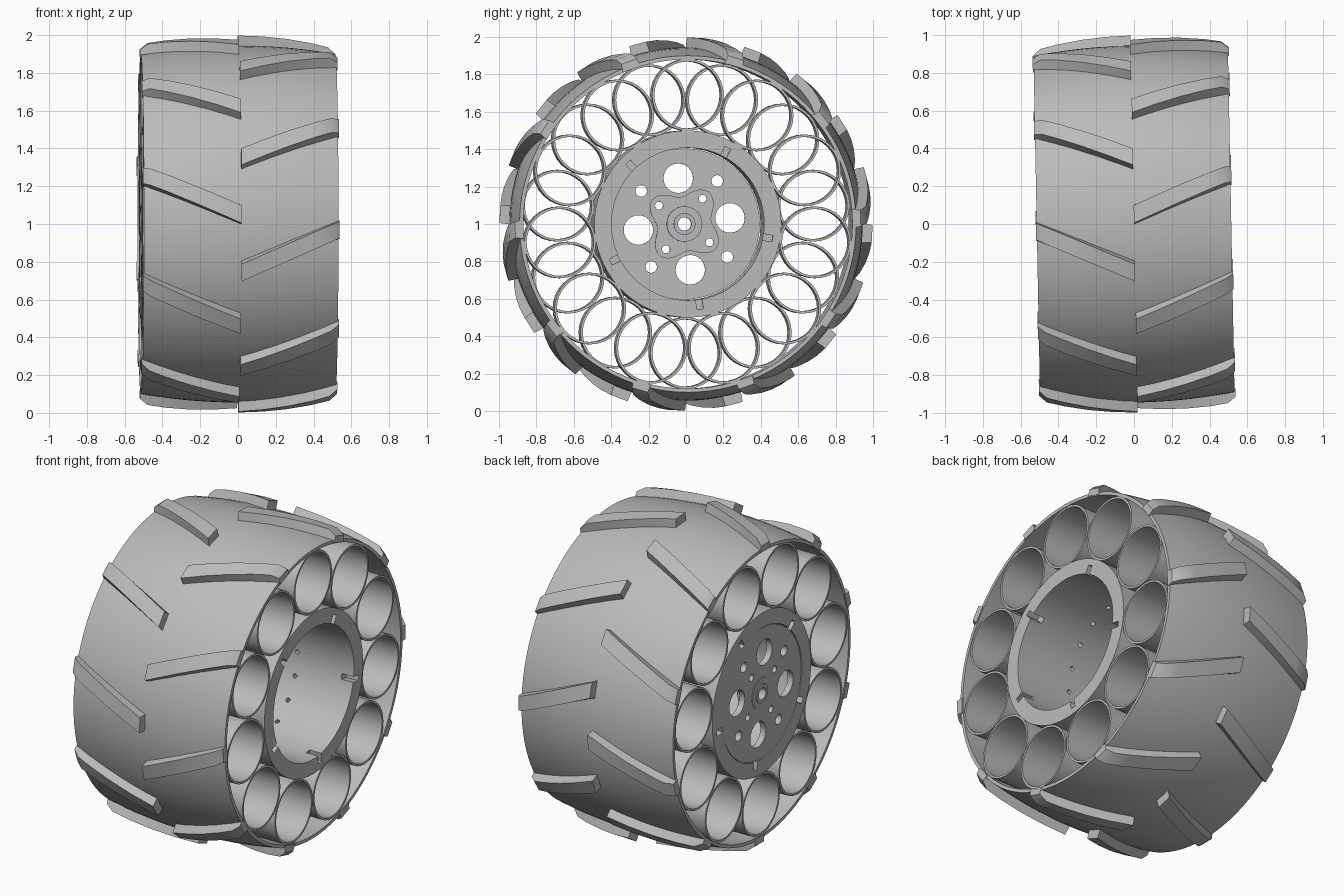
import bpy, bmesh, math
from mathutils import Matrix, Vector

if "Cube" in bpy.data.objects:
    bpy.data.objects.remove(bpy.data.objects["Cube"], do_unlink=True)

grey = bpy.data.materials.new("plain_grey")
grey.use_nodes = True
grey.diffuse_color = (0.5, 0.5, 0.5, 1)
grey.node_tree.nodes["Principled BSDF"].inputs["Base Color"].default_value = (0.5, 0.5, 0.5, 1)

TAU = math.tau
PLACE = Matrix.Translation((0, 0, 1)) @ Matrix.Rotation(math.radians(1.1), 4, "Z")
HALF = 0.515          # half the wheel width
LUGS, TUBES, SLOTS = 10, 11, 5


def polar(x, r, deg):
    """Point on the wheel: the axle is x, angle runs from up towards +y."""
    a = math.radians(deg)
    return Vector((x, r * math.sin(a), r * math.cos(a)))


def finish(bm, name, smooth=True):
    bmesh.ops.recalc_face_normals(bm, faces=bm.faces)
    mesh = bpy.data.meshes.new(name)
    bm.to_mesh(mesh)
    bm.free()
    mesh.materials.append(grey)
    obj = bpy.data.objects.new(name, mesh)
    bpy.context.collection.objects.link(obj)
    obj.matrix_world = PLACE
    if smooth:
        shade(obj)
    return obj


def shade(obj):
    bpy.ops.object.select_all(action="DESELECT")
    obj.select_set(True)
    bpy.context.view_layer.objects.active = obj
    bpy.ops.object.shade_smooth_by_angle(angle=math.radians(30))


def lathe(bm, profile, segments, centre=Vector()):
    """Spin a closed (x, radius) profile about the axle direction."""
    rings = [[bm.verts.new(centre + polar(x, r, 360 * i / segments)) for x, r in profile]
             for i in range(segments)]
    n = len(profile)
    for i in range(segments):
        a, b = rings[i], rings[(i + 1) % segments]
        for j in range(n):
            k = (j + 1) % n
            bm.faces.new((a[j], a[k], b[k], b[j]))


def band(x0, x1, r0, r1):
    return [(x0, r0), (x1, r0), (x1, r1), (x0, r1)]


def rod(bm, point, radius, length, radial=None):
    """Round cutter along the axle, or pointing outward at a given angle."""
    turn = Matrix.Rotation(math.pi / 2, 4, "Y") if radial is None else \
        Matrix.Rotation(math.radians(-radial), 4, "X")
    bmesh.ops.create_cone(bm, cap_ends=True, segments=24, radius1=radius, radius2=radius,
                          depth=length, matrix=Matrix.Translation(point) @ turn)


def cut(obj, bm):
    cutter = finish(bm, "cutter", False)
    cutter.hide_render = True
    mod = obj.modifiers.new("cut", "BOOLEAN")
    mod.operation, mod.solver, mod.object = "DIFFERENCE", "EXACT", cutter
    bpy.context.view_layer.update()
    result = bpy.data.meshes.new_from_object(
        obj.evaluated_get(bpy.context.evaluated_depsgraph_get()))
    obj.modifiers.clear()
    obj.data = result
    bpy.data.objects.remove(cutter, do_unlink=True)
    shade(obj)


def crown(x):
    return 0.9 + 0.045 * (1 - (x / HALF) ** 2)


# Tyre band with a crowned outside
bm = bmesh.new()
steps = [HALF * (i / 6 - 1) for i in range(13)]
lathe(bm, [(x, crown(x)) for x in steps] + [(HALF, 0.88), (-HALF, 0.88)], 96)
finish(bm, "tyre_band")

# Slanted tread lugs, the two halves staggered
for side, name, start in ((1, "left_lugs", 33), (-1, "right_lugs", 15)):
    bm = bmesh.new()
    for k in range(LUGS):
        sections = []
        for t, top in ((0, 0.998), (0.25, 0.995), (0.5, 0.987), (0.75, 0.973),
                       (0.93, 0.958), (1.01, 0.925)):
            x = side * t * HALF
            mid = -(start + k * 36 - 13 * t)
            low = crown(x) - 0.015
            sections.append([bm.verts.new(polar(x, r, mid + w)) for r, w in
                             ((low, -3.2), (top, -2.7), (top, 2.7), (low, 3.2))])
        for a, b in zip(sections, sections[1:]):
            for j in range(4):
                m = (j + 1) % 4
                bm.faces.new((a[j], a[m], b[m], b[j]))
        bm.faces.new(sections[0])
        bm.faces.new(sections[-1])
    finish(bm, name)

# Two staggered rows of cushion tubes
for name, x0, x1, phase in (("left_tubes", 0, HALF - 0.005, 0),
                            ("right_tubes", 0.005 - HALF, 0, 180 / TUBES)):
    bm = bmesh.new()
    for k in range(TUBES):
        lathe(bm, band(x0, x1, 0.179, 0.192), 32, polar(0, 0.69, phase + k * 360 / TUBES))
    finish(bm, name)

# Hub drum, open on one side, with slots in its rims and small holes round the wall
bm = bmesh.new()
lathe(bm, band(-HALF, HALF, 0.408, 0.5), 72)
drum = finish(bm, "hub_drum")
bm = bmesh.new()
for k in range(SLOTS):
    deg = 27.8 + k * 360 / SLOTS
    for x in (-HALF, HALF):
        bmesh.ops.create_cube(bm, size=1, matrix=Matrix.Translation(polar(x, 0.43, deg))
                              @ Matrix.Rotation(math.radians(-deg), 4, "X")
                              @ Matrix.Diagonal((0.16, 0.034, 0.06, 1)))
for k in range(18):
    rod(bm, polar(0.13, 0.45, k * 20 + 10), 0.013, 0.2, k * 20 + 10)
cut(drum, bm)

# Wheel disc closing the other side, with three sets of four holes
bm = bmesh.new()
lathe(bm, band(-HALF + 0.003, -HALF + 0.04, 0.04, 0.404), 72)
disc = finish(bm, "wheel_disc")
bm = bmesh.new()
for k in range(4):
    for radius, distance, deg in ((0.079, 0.247, -7.5), (0.031, 0.29, 37.5), (0.021, 0.167, 36)):
        rod(bm, polar(-HALF, distance, deg + 90 * k), radius, 0.3)
cut(disc, bm)

# Four-lobed mounting plate on the inside of the disc
bm = bmesh.new()
outline = [bm.verts.new(polar(-HALF + 0.038, 0.18 + 0.035 * math.cos(4 * TAU * i / 64),
                              37 + 360 * i / 64)) for i in range(64)]
face = bm.faces.new(outline)
grown = bmesh.ops.extrude_face_region(bm, geom=[face])["geom"]
bmesh.ops.translate(bm, vec=(0.015, 0, 0),
                    verts=[v for v in grown if isinstance(v, bmesh.types.BMVert)])
plate = finish(bm, "mounting_plate")
bm = bmesh.new()
rod(bm, polar(-HALF, 0, 0), 0.04, 0.3)
for k in range(4):
    rod(bm, polar(-HALF, 0.167, 36 + 90 * k), 0.021, 0.3)
cut(plate, bm)

# Axle boss
bm = bmesh.new()
lathe(bm, band(-HALF, -HALF + 0.1, 0.04, 0.095), 32)
finish(bm, "axle_boss")
bm = bmesh.new()
lathe(bm, band(-HALF - 0.005, -HALF + 0.13, 0.036, 0.058), 32)
finish(bm, "axle_sleeve")
